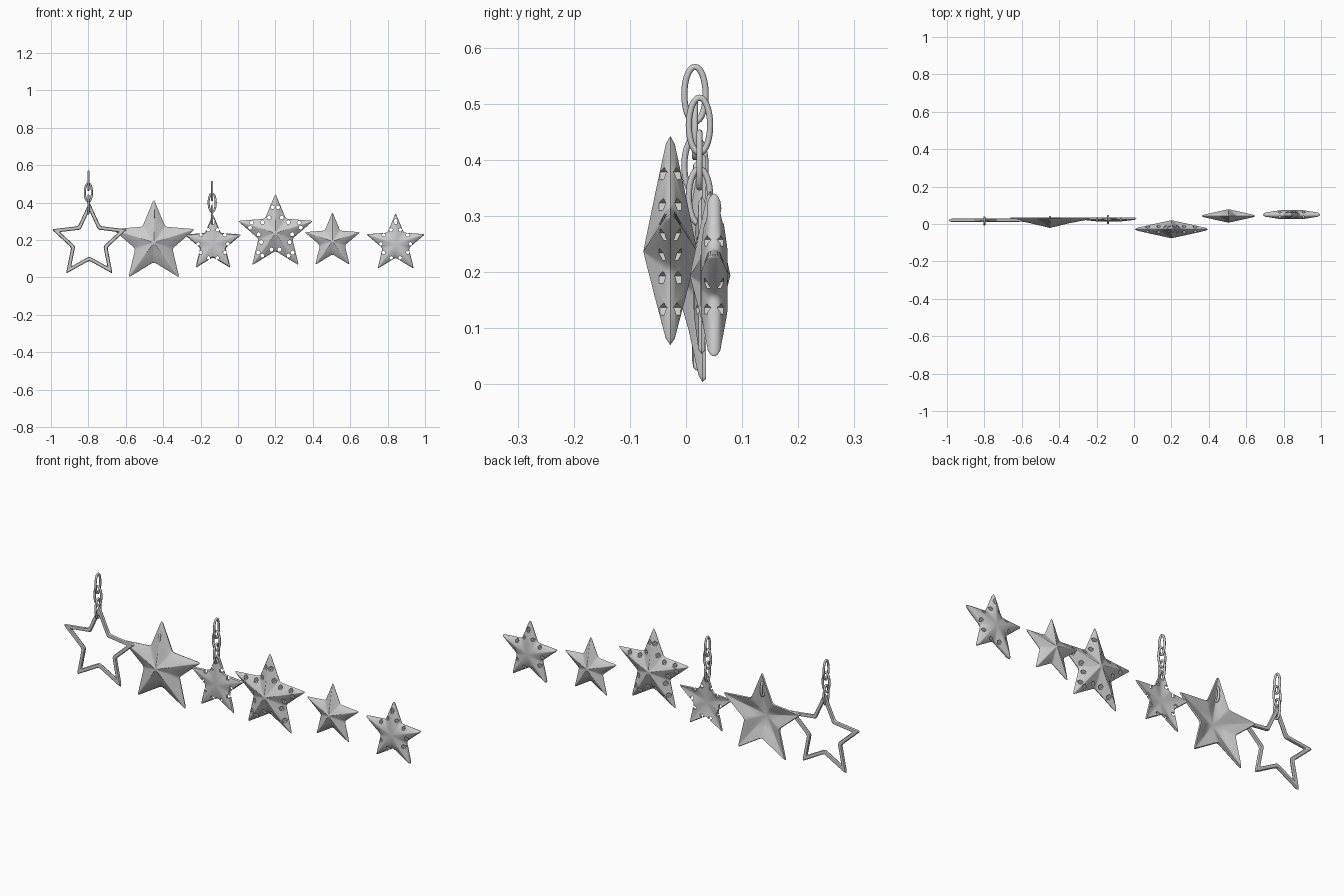
import bpy, bmesh
from math import sin, cos, pi, radians
from mathutils import Vector

if "Cube" in bpy.data.objects:
    bpy.data.objects.remove(bpy.data.objects["Cube"])


def outline(R, ratio, soft):
    """Five-pointed star outline with softly rounded corners (x, z)."""
    c = [Vector((sin(i * pi / 5), cos(i * pi / 5))) * (R if i % 2 == 0 else R * ratio)
         for i in range(10)]
    pts = []
    for i in range(10):
        a, p, b = c[i - 1], c[i], c[(i + 1) % 10]
        s, e = p.lerp(a, soft), p.lerp(b, soft)
        for k in range(5):
            t = k / 4
            pts.append(s * (1 - t) ** 2 + p * 2 * t * (1 - t) + e * t * t)
        pts.append(e.lerp(b.lerp(p, soft), 0.5))
    return pts


def finish(bm, name, angle=35):
    bmesh.ops.recalc_face_normals(bm, faces=bm.faces)
    me = bpy.data.meshes.new(name)
    bm.to_mesh(me)
    bm.free()
    ob = bpy.data.objects.new(name, me)
    bpy.context.collection.objects.link(ob)
    bpy.ops.object.select_all(action='DESELECT')
    ob.select_set(True)
    bpy.context.view_layer.objects.active = ob
    if angle:
        bpy.ops.object.shade_smooth_by_angle(angle=radians(angle))
    return ob


def star(name, x, y, z, R, profile, ratio=0.45, soft=0.09, ring=False, holes=(), hole_r=0.01):
    """Sweep a (scale, depth) profile round the star outline."""
    pts = outline(R, ratio, soft)
    n = len(pts)
    bm = bmesh.new()
    rows = []
    for t, d in profile:
        if t == 0:
            rows.append([bm.verts.new((x, y + d, z))] * n)
        else:
            rows.append([bm.verts.new((x + p.x * t, y + d, z + p.y * t)) for p in pts])
    pairs = list(zip(rows, rows[1:]))
    if ring:
        pairs.append((rows[-1], rows[0]))
    for a, b in pairs:
        for i in range(n):
            j = (i + 1) % n
            bm.faces.new(list(dict.fromkeys((a[i], a[j], b[j], b[i]))))
    ob = finish(bm, name, None if holes else 35)
    if holes:
        punch(ob, x, y, z, holes, hole_r)
    return ob


def punch(ob, x, y, z, holes, r):
    """Cut small five-sided holes straight through from front to back."""
    bm = bmesh.new()
    for px, pz, stretch in holes:
        loops = [[bm.verts.new((x + px + r * sin(k * 2 * pi / 5 + 0.01), y + d,
                                z + pz + r * stretch * cos(k * 2 * pi / 5 + 0.01)))
                  for k in range(5)] for d in (-0.2, 0.2)]
        bm.faces.new(loops[0])
        bm.faces.new(loops[1])
        for k in range(5):
            m = (k + 1) % 5
            bm.faces.new((loops[0][k], loops[0][m], loops[1][m], loops[1][k]))
    cutter = finish(bm, "hole_cutter", None)
    cutter.hide_render = True
    bpy.ops.object.select_all(action='DESELECT')
    ob.select_set(True)
    bpy.context.view_layer.objects.active = ob
    m = ob.modifiers.new("holes", 'BOOLEAN')
    m.operation = 'DIFFERENCE'
    m.solver = 'EXACT'
    m.object = cutter
    bpy.ops.object.modifier_apply(modifier=m.name)
    bpy.data.objects.remove(cutter)
    bpy.ops.object.shade_smooth_by_angle(angle=radians(35))


def per_arm(spots):
    """Repeat (x, z) hole spots, mirrored, on all five arms."""
    out = []
    for i in range(5):
        a = i * 2 * pi / 5
        for px, pz in spots:
            for s in (-1, 1):
                out.append((s * px * cos(a) + pz * sin(a), pz * cos(a) - s * px * sin(a), 1))
    return out


def link(name, x, y, z, across, hw=0.019, hh=0.049, wire=0.0055):
    """Oval chain link; across=True lies in the x-z plane, else y-z."""
    bm = bmesh.new()
    N, M = 28, 10
    v = []
    for i in range(N):
        a = 2 * pi * i / N
        nrm = Vector((cos(a) / hw, sin(a) / hh)).normalized()
        row = []
        for j in range(M):
            b = 2 * pi * j / M
            u = hw * cos(a) + nrm.x * wire * cos(b)
            w = hh * sin(a) + nrm.y * wire * cos(b)
            o = wire * sin(b)
            row.append(bm.verts.new((x + (u if across else o), y + (o if across else u), z + w)))
        v.append(row)
    for i in range(N):
        for j in range(M):
            i2, j2 = (i + 1) % N, (j + 1) % M
            bm.faces.new((v[i][j], v[i2][j], v[i2][j2], v[i][j2]))
    finish(bm, name, 60)


def mirrored(half):
    """Front half profile -> closed pillow profile."""
    return [(t, -d) for t, d in half] + [(t, d) for t, d in reversed(half[:-1])]


# Open star frame with chain
star("open_star_frame", -0.795, 0.02, 0.192, 0.212,
     [(1, -0.001), (0.97, -0.007), (0.89, -0.009), (0.81, -0.007), (0.78, 0),
      (0.81, 0.007), (0.89, 0.009), (0.97, 0.007), (1, 0.001)], ratio=0.48, ring=True)
for k, zz in enumerate((0.39, 0.454, 0.517)):
    link(f"open_star_link_{k}", -0.8, 0.016, zz, k == 1)

# Large hollow-backed star with hanging loop behind
star("large_shell_star", -0.45, 0, 0.187, 0.232,
     [(0, -0.021), (0.1, -0.016), (0.5, 0.005), (0.93, 0.022), (1, 0.029), (0.97, 0.036),
      (0.9, 0.034), (0.5, 0.017), (0, -0.006)])
link("large_star_loop", -0.45, 0.025, 0.33, False, 0.013, 0.035, 0.006)

# Thin pierced star with chain
ring_holes = per_arm([(0.025, 0.075)])
star("thin_pierced_star", -0.134, 0, 0.18, 0.160,
     [(0, 0.013), (0.45, 0.014), (0.93, 0.022), (1, 0.028), (0.95, 0.034),
      (0.45, 0.025), (0, 0.024)], holes=ring_holes + [(0, 0.12, 1.5)], hole_r=0.0105)
for k, zz in enumerate((0.335, 0.4, 0.462)):
    link(f"thin_star_link_{k}", -0.138, 0.024, zz, k == 1)

# Full pierced star, double sided
star("pierced_star", 0.2, -0.028, 0.237, 0.212,
     mirrored([(0, 0.048), (0.1, 0.044), (0.5, 0.027), (0.93, 0.008), (1, 0)]),
     holes=per_arm([(0.014, 0.138), (0.034, 0.083)]), hole_r=0.012)

# Small plain faceted star
star("plain_star", 0.505, 0.043, 0.194, 0.156,
     mirrored([(0, 0.036), (0.1, 0.033), (0.5, 0.02), (0.93, 0.006), (1, 0)]))

# Small puffed star with flat centre and ring of holes
star("puffed_star", 0.843, 0.05, 0.18, 0.165,
     mirrored([(0, 0.0245), (0.4, 0.0235), (0.6, 0.019), (0.92, 0.011), (0.98, 0.006), (1, 0)]),
     holes=ring_holes + [(0, 0.12, 1.5)], hole_r=0.0105)
